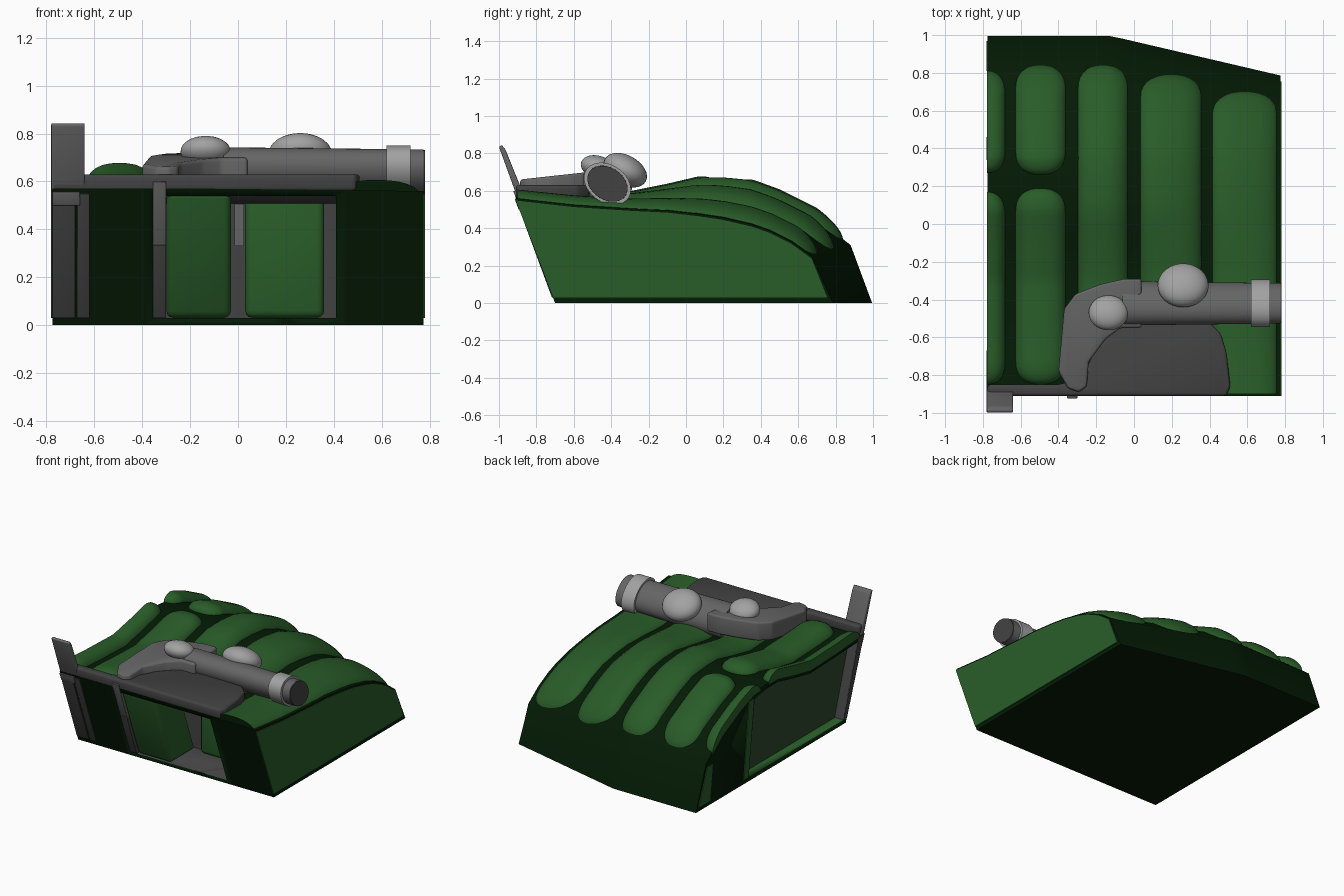
import bpy, bmesh, math
from mathutils import Vector, Matrix

cube = bpy.data.objects.get("Cube")
if cube:
    bpy.data.objects.remove(cube, do_unlink=True)


def material(name, rgb):
    m = bpy.data.materials.new(name)
    m.use_nodes = True
    m.diffuse_color = (*rgb, 1)
    m.node_tree.nodes["Principled BSDF"].inputs["Base Color"].default_value = (*rgb, 1)
    return m


GREEN = material("quilt green", (0.022, 0.108, 0.022))
DARK = material("dark green", (0.0012, 0.011, 0.0015))
MOSS = material("shaded moss", (0.026, 0.062, 0.026))
CHAR = material("charcoal grey", (0.055, 0.055, 0.055))
GREY = material("mid grey", (0.13, 0.13, 0.13))
PALE = material("pale grey", (0.36, 0.36, 0.36))


def finish(name, bm, *mats, angle=40, bevel=0):
    bmesh.ops.remove_doubles(bm, verts=bm.verts, dist=0.0005)
    bmesh.ops.recalc_face_normals(bm, faces=bm.faces)
    if bevel:
        bmesh.ops.bevel(bm, geom=bm.edges[:], offset=bevel, segments=3,
                        profile=0.5, affect='EDGES', clamp_overlap=True)
    mesh = bpy.data.meshes.new(name)
    bm.to_mesh(mesh)
    bm.free()
    obj = bpy.data.objects.new(name, mesh)
    bpy.context.collection.objects.link(obj)
    for m in mats:
        mesh.materials.append(m)
    bpy.ops.object.select_all(action='DESELECT')
    obj.select_set(True)
    bpy.context.view_layer.objects.active = obj
    bpy.ops.object.shade_smooth_by_angle(angle=math.radians(angle))
    return obj


def prism(name, pts, axis, a, b, mat, bevel=0, slope=0):
    """Extrude a yz outline along x, or an xy outline along z (sloping in y)."""
    bm = bmesh.new()
    rings = []
    for d in (a, b):
        if axis == 'x':
            rings.append([bm.verts.new((d, p, q)) for p, q in pts])
        else:
            rings.append([bm.verts.new((p, q, d + slope * (q + 0.6))) for p, q in pts])
    bm.faces.new(rings[0])
    bm.faces.new(rings[1])
    n = len(pts)
    for i in range(n):
        j = (i + 1) % n
        bm.faces.new((rings[0][i], rings[0][j], rings[1][j], rings[1][i]))
    return finish(name, bm, mat, bevel=bevel)


# Upper profiles (y, z) at the inner side and at the outer side
INNER = [(-.91, .57), (-.6, .55), (-.3, .54), (-.1, .58), (.07, .62), (.2, .62),
         (.35, .605), (.5, .55), (.7, .45), (.88, .31)]
OUTER = [(-.91, .56), (-.6, .525), (-.3, .505), (-.1, .495), (.07, .475), (.2, .455),
         (.35, .42), (.45, .385), (.56, .33), (.67, .25)]


def profile(x):
    s = min(1, max(0, (x + .12) / .9))
    return [Vector(p).lerp(Vector(q), s) for p, q in zip(INNER, OUTER)]


def height(x, y):
    pts = profile(x)
    for p, q in zip(pts, pts[1:]):
        if y <= q[0]:
            t = max(0, (y - p[0]) / (q[0] - p[0]))
            return p[1] + t * (q[1] - p[1])
    return pts[-1][1]


def front_y(z):
    return -.7 - .37 * z


# Body shell, lofted from side to side
EDGE = .775
bm = bmesh.new()
loops = []
for i in range(25):
    x = -EDGE + 2 * EDGE * i / 24
    top = profile(x)
    foot = top[-1][0] + .115
    outline = [(-.7, 0)] + [tuple(p) for p in top] + [(foot, 0)]
    loops.append([bm.verts.new((x, y, z)) for y, z in outline])
for a, b in zip(loops, loops[1:]):
    for k in range(len(a)):
        j = (k + 1) % len(a)
        bm.faces.new((a[k], a[j], b[j], b[k]))
bm.faces.new(loops[0])
bm.faces.new(loops[-1])
body = finish("body_shell", bm, DARK, CHAR, GREEN)


# Open bay in the front and recess in the inner end
def carve(pts, a, b, slot):
    cutter = prism("cutter", pts, 'x', a, b, DARK)
    cutter.hide_render = True
    for m in (CHAR, GREEN):
        cutter.data.materials.append(m)
    for f in cutter.data.polygons:
        f.material_index = slot
    cut = body.modifiers.new("carve", 'BOOLEAN')
    cut.operation = 'DIFFERENCE'
    cut.object = cutter
    bpy.context.view_layer.objects.active = body
    bpy.ops.object.modifier_apply(modifier="carve")
    bpy.data.objects.remove(cutter, do_unlink=True)


rim = [(p[0], p[1] - .035) for p in profile(-EDGE) if -.65 < p[0] < .3]
recess = [(-.68, .03), (-.84, .525)] + rim + [(.33, .56), (.4, .03)]
carve([(-1.1, .03), (-1.1, .553), (-.42, .505), (-.42, .03)], -.355, .41, 1)
carve(recess, -.9, -.705, 2)
prism("inner_side_panel", recess, 'x', -.708, -.702, MOSS)


# Quilted cushions following the upper surface
def cushion(name, x0, x1, y0, y1, h=.058, half=False, blunt=False):
    bm = bmesh.new()
    across = [math.sin(math.pi * (i / 12 - .5)) for i in range(13)]
    cols = [(u, 1) for u in across if not half or u > -.01]
    cx, hw = ((x0, x1 - x0) if half else ((x0 + x1) / 2, (x1 - x0) / 2))
    if half:
        cols.insert(0, (0, 0))
    rows = []
    for j in range(41):
        y = (y0 + y1) / 2 - (y1 - y0) / 2 * math.cos(math.pi * j / 40)
        t = min(1, 1 if blunt else (y - y0) / .13, (y1 - y) / .13)
        end = max(0, 1 - (1 - t) ** 2.5) ** .42
        row = []
        for u, lift in cols:
            x = cx + hw * u * end
            dome = max(0, 1 - abs(u) ** 2.6) ** .6 * end * lift
            row.append(bm.verts.new((x, y, height(x, y) - .012 + (h + .012) * dome)))
        rows.append(row)
    for a, b in zip(rows, rows[1:]):
        for k in range(len(cols) - 1):
            bm.faces.new((a[k], a[k + 1], b[k + 1], b[k]))
    if blunt:
        bm.faces.new(rows[0]).material_index = 1
    bmesh.ops.dissolve_degenerate(bm, dist=.0002, edges=bm.edges[:])
    return finish(name, bm, GREEN, DARK, angle=70)


cushion("edge_cushion_front", -.778, -.68, -.85, .17, half=True)
cushion("edge_cushion_back", -.778, -.68, .27, .81, half=True)
cushion("split_cushion_front", -.63, -.36, -.85, .19)
cushion("split_cushion_back", -.63, -.36, .26, .84)
cushion("inner_cushion", -.3, -.03, -.85, .84, h=.052)
cushion("middle_cushion", .03, .36, -.85, .79)
cushion("outer_cushion", .41, .76, -.9, .7, h=.045, blunt=True)

# Side panel on the outer end
edge = [(p[0], p[1] - .012) for p in profile(EDGE)]
prism("outer_side_panel", [(-.711, .03)] + edge + [(.755, .03)], 'x', EDGE, .78, GREEN)

# Inner end trim
prism("inner_side_strip", [(.405, .03), (.34, .57), (.4, .57), (.46, .03)], 'x', -.78, -EDGE, GREEN)
prism("inner_front_bar", [(-.7, .03), (-.9, .56), (-.84, .55), (-.67, .03)], 'x', -.78, -EDGE, CHAR)
prism("inner_front_lining", [(-.69, .031), (-.85, .52), (-.83, .52), (-.67, .031)],
      'x', -EDGE, -.704, CHAR)
prism("inner_back_strip", [(.84, .03), (.97, .03), (.87, .28), (.81, .28)], 'x', -.78, -EDGE, GREEN)


# Front posts along the sloping face
def front_post(name, x0, x1, z0, z1, mat, out=.006, depth=.04, bevel=.004):
    pts = [(front_y(z0) - out, z0), (front_y(z1) - out, z1),
           (front_y(z1) + depth, z1), (front_y(z0) + depth, z0)]
    return prism(name, pts, 'x', x0, x1, mat, bevel=bevel)


for side, x0, x1, z1 in (("corner", -.775, -.68, .55), ("outer", -.672, -.62, .55),
                         ("bay", -.355, -.3, .335)):
    front_post(side + "_front_post", x0, x1, .03, z1, CHAR)
front_post("hanging_strap", -.355, -.3, .33, .6, GREY, out=.002)
front_post("corner_pocket", -.775, -.66, .5, .558, GREY, out=.01)

# Bay cushions and strap on the back wall of the bay
front_post("bay_cushion_inner", -.299, -.03, .031, .555, GREEN, out=0, depth=.28, bevel=.028)
prism("bay_cushion_outer", [(-.48, .031), (-.48, .53), (-.4, .53), (-.4, .031)],
      'x', .03, .36, GREEN, bevel=.03)
prism("bay_strap", [(-.44, .33), (-.44, .51), (-.41, .51), (-.41, .33)], 'x', -.015, .025, GREY)

# Grey deck over the front edge
deck = [(-.775, -.91), (.49, -.91), (.51, -.86), (.49, -.68), (.46, -.58), (.40, -.52),
        (-.05, -.5), (-.2, -.66), (-.28, -.82), (-.4, -.85), (-.775, -.85)]
prism("front_deck", deck, 'z', .56, .63, CHAR, bevel=.016)

# Upright tab at the corner
prism("corner_tab", [(-.9, .56), (-1, .835), (-.985, .845), (-.965, .82), (-.86, .56)],
      'x', -.78, -.64, GREY, bevel=.006)

# Curved grip
grip = [(-.40, -.78), (-.37, -.45), (-.31, -.37), (-.18, -.32), (-.05, -.29), (.04, -.29),
        (.04, -.55), (-.07, -.55), (-.15, -.61), (-.24, -.73), (-.25, -.86), (-.29, -.89), (-.35, -.87)]
prism("curved_grip", grip, 'z', .56, .692, GREY, bevel=.014, slope=.11)


# Oval tube with collar and end cap
def tube(name, x0, x1, r0, r1, mat):
    bm = bmesh.new()
    spin = (Matrix.Translation(((x0 + x1) / 2, -.42, .638)) @ Matrix.Rotation(-.6, 4, 'X')
            @ Matrix.Diagonal((1, 1.18, .87, 1)) @ Matrix.Rotation(math.pi / 2, 4, 'Y'))
    bmesh.ops.create_cone(bm, cap_ends=True, segments=40, radius1=r0, radius2=r1,
                          depth=x1 - x0, matrix=spin)
    return finish(name, bm, mat)


tube("tube", -.06, .775, .107, .098, GREY)
tube("tube_collar", .62, .72, .115, .115, PALE)
tube("tube_end_cap", .774, .78, .096, .096, CHAR)


# Rounded knobs
def knob(name, centre, radii, tilt):
    bm = bmesh.new()
    bmesh.ops.create_uvsphere(bm, u_segments=32, v_segments=16, radius=1,
                              matrix=Matrix.Translation(centre) @ Matrix.Rotation(tilt, 4, 'X')
                              @ Matrix.Diagonal((*radii, 1)))
    return finish(name, bm, PALE, angle=60)


knob("small_knob", (-.135, -.47, .725), (.105, .095, .062), -.3)
knob("large_knob", (.26, -.325, .71), (.135, .125, .08), -.5)
